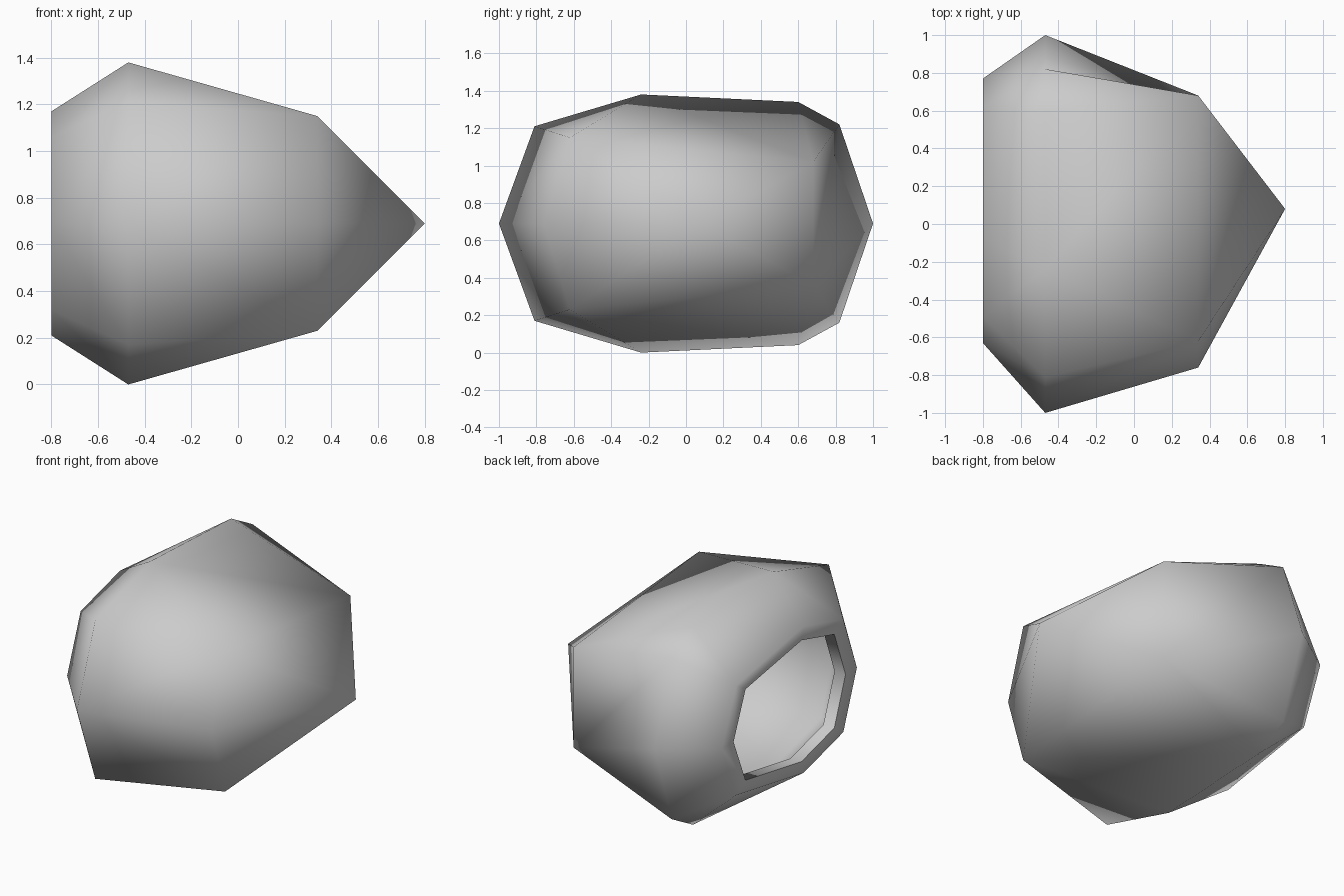
import bpy, bmesh, math
from mathutils import Vector

if "Cube" in bpy.data.objects:
    bpy.data.objects.remove(bpy.data.objects["Cube"])

MID = 0.69  # height of the mirror plane

# Upper half of each cross-section: x position, then (y, height above the mirror plane)
SECTIONS = [
    (-0.80, [(-0.63, 0), (-0.49, 0.37), (-0.08, 0.48), (0.62, 0.36), (0.77, 0)]),
    (-0.47, [(-1.0, 0), (-0.81, 0.52), (-0.24, 0.69), (0.60, 0.65), (0.82, 0.53), (1.0, 0)]),
    (0.34, [(-0.76, 0), (-0.62, 0.46), (0.68, 0.33)]),
    (0.80, [(0.08, 0)]),
]

bm = bmesh.new()
verts = {}
for x, half in SECTIONS:
    for y, h in half:
        for s in ((1, -1) if h else (1,)):
            verts[x, y, s] = bm.verts.new((x, y, MID + s * h))

# Faceted outer shell
bmesh.ops.convex_hull(bm, input=bm.verts[:])


def flip_diagonal(a, b):
    """Turn the shared edge of two triangles to their other diagonal."""
    edge = bm.edges.get((verts[a], verts[b]))
    if edge:
        bmesh.utils.edge_rotate(edge, False)


# Slightly sunken creases on the top and on the +y side
flip_diagonal((-0.47, 0.60, 1), (0.34, -0.62, 1))
flip_diagonal((-0.47, 1.0, 1), (0.34, 0.68, 1))

# Flat rim around the opening at the blunt end
bm.normal_update()
cap = [f for f in bm.faces if f.normal.x < -0.99]
hole = bmesh.ops.extrude_face_region(bm, geom=cap)["geom"]
bmesh.ops.delete(bm, geom=[f for f in cap if f.is_valid], context='FACES')
inner = [v for v in hole if isinstance(v, bmesh.types.BMVert)]
for v in inner:
    centre = Vector((-0.8, 0.06, MID))
    v.co = centre + (v.co - centre) * 0.83
bmesh.ops.delete(bm, geom=[f for f in hole if isinstance(f, bmesh.types.BMFace)],
                 context='FACES')
bmesh.ops.recalc_face_normals(bm, faces=bm.faces[:])

mesh = bpy.data.meshes.new("faceted_shell")
bm.to_mesh(mesh)
bm.free()
shell = bpy.data.objects.new("faceted_shell", mesh)
bpy.context.collection.objects.link(shell)
bpy.context.view_layer.objects.active = shell
shell.select_set(True)

# Hollow wall
wall = shell.modifiers.new("wall", 'SOLIDIFY')
wall.thickness = 0.08
wall.offset = -1
bpy.ops.object.modifier_apply(modifier=wall.name)

# Smooth shading, keeping only the sharpest ridges crisp
bpy.ops.object.shade_smooth_by_angle(angle=math.radians(66))
